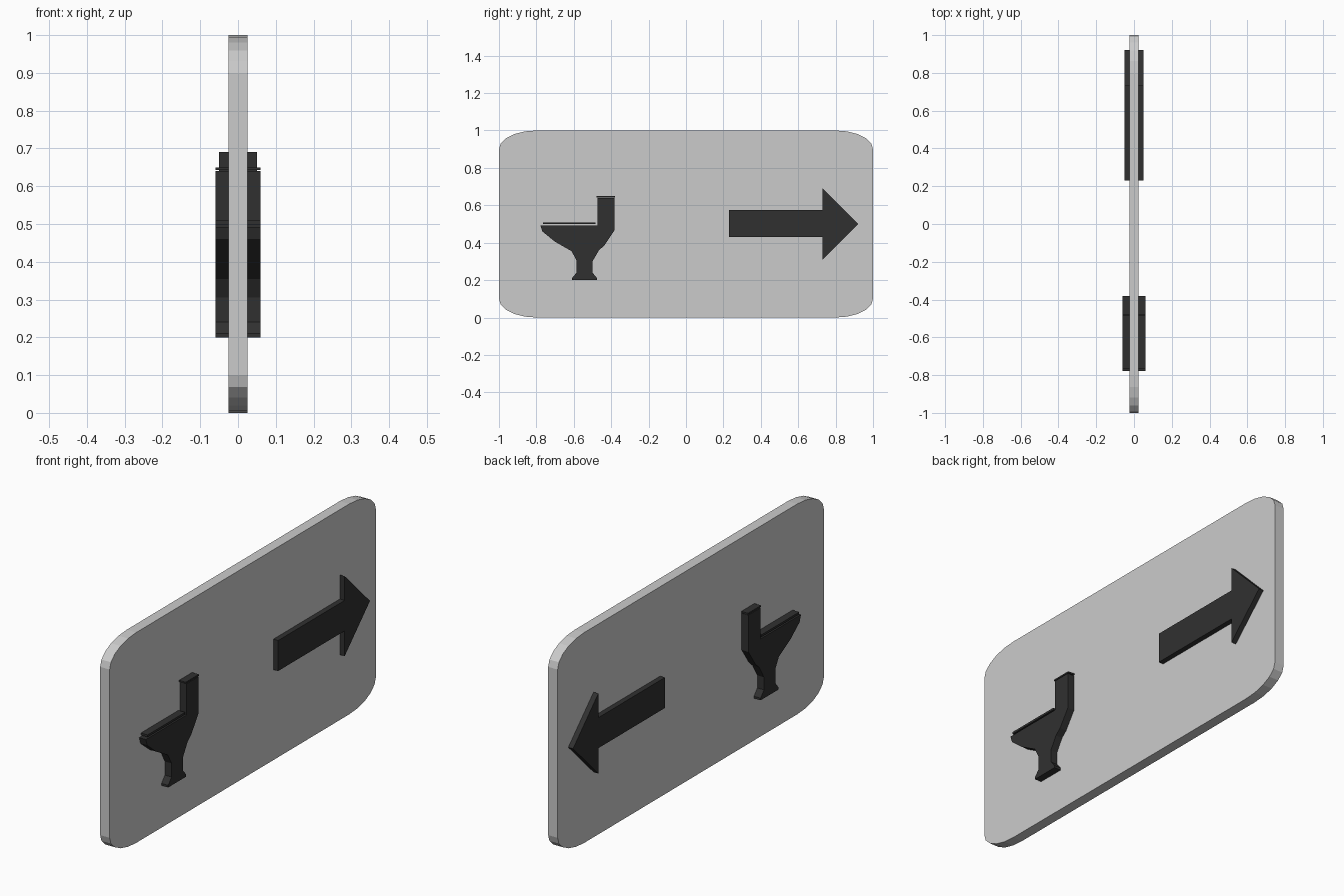
import bpy, bmesh, math

if "Cube" in bpy.data.objects:
    bpy.data.objects.remove(bpy.data.objects["Cube"])


def material(name, value):
    m = bpy.data.materials.new(name)
    m.diffuse_color = (value, value, value, 1)
    m.use_nodes = True
    m.node_tree.nodes["Principled BSDF"].inputs["Base Color"].default_value = m.diffuse_color
    return m


grey = material("light_grey", 0.6)
black = material("soft_black", 0.03)


def slab(name, outline, half, mat):
    """Extrude a (y, z) outline symmetrically along x."""
    bm = bmesh.new()
    face = bm.faces.new([bm.verts.new((-half, y, z)) for y, z in outline])
    out = bmesh.ops.extrude_face_region(bm, geom=[face])
    for v in out["geom"]:
        if isinstance(v, bmesh.types.BMVert):
            v.co.x = half
    bmesh.ops.recalc_face_normals(bm, faces=bm.faces)
    me = bpy.data.meshes.new(name)
    bm.to_mesh(me)
    bm.free()
    me.materials.append(mat)
    ob = bpy.data.objects.new(name, me)
    bpy.context.collection.objects.link(ob)
    return ob


def box(y0, y1, z0, z1):
    return [(y0, z0), (y1, z0), (y1, z1), (y0, z1)]


# Sign plate with elliptical corners
plate = []
for q, (sy, sz) in enumerate([(1, 1), (-1, 1), (-1, -1), (1, -1)]):
    for i in range(6):
        a = math.radians(90 * q + 18 * i)
        plate.append((sy * 0.8 + 0.2 * math.cos(a),
                      0.5 + sz * 0.4 + 0.1 * math.sin(a)))
slab("sign_plate", plate, 0.025, grey)

# Direction arrow, raised on both sides
slab("arrow", [(0.23, 0.43), (0.73, 0.43), (0.73, 0.31), (0.92, 0.50),
               (0.73, 0.69), (0.73, 0.575), (0.23, 0.575)], 0.05, black)

# Toilet symbol: pedestal, bowl and tank in one silhouette
slab("toilet_body", [
    (-0.61, 0.20), (-0.475, 0.20), (-0.475, 0.21), (-0.50, 0.24),
    (-0.50, 0.30), (-0.465, 0.36), (-0.437, 0.385), (-0.383, 0.465),
    (-0.383, 0.64), (-0.473, 0.64), (-0.473, 0.492), (-0.778, 0.492),
    (-0.768, 0.46), (-0.70, 0.405), (-0.612, 0.355), (-0.585, 0.305),
    (-0.585, 0.24), (-0.61, 0.21)], 0.06, black)

# Thin seat and tank lids with small gaps below
slab("toilet_seat", box(-0.765, -0.483, 0.499, 0.509), 0.06, black)
slab("tank_lid", box(-0.478, -0.38, 0.643, 0.65), 0.06, black)
